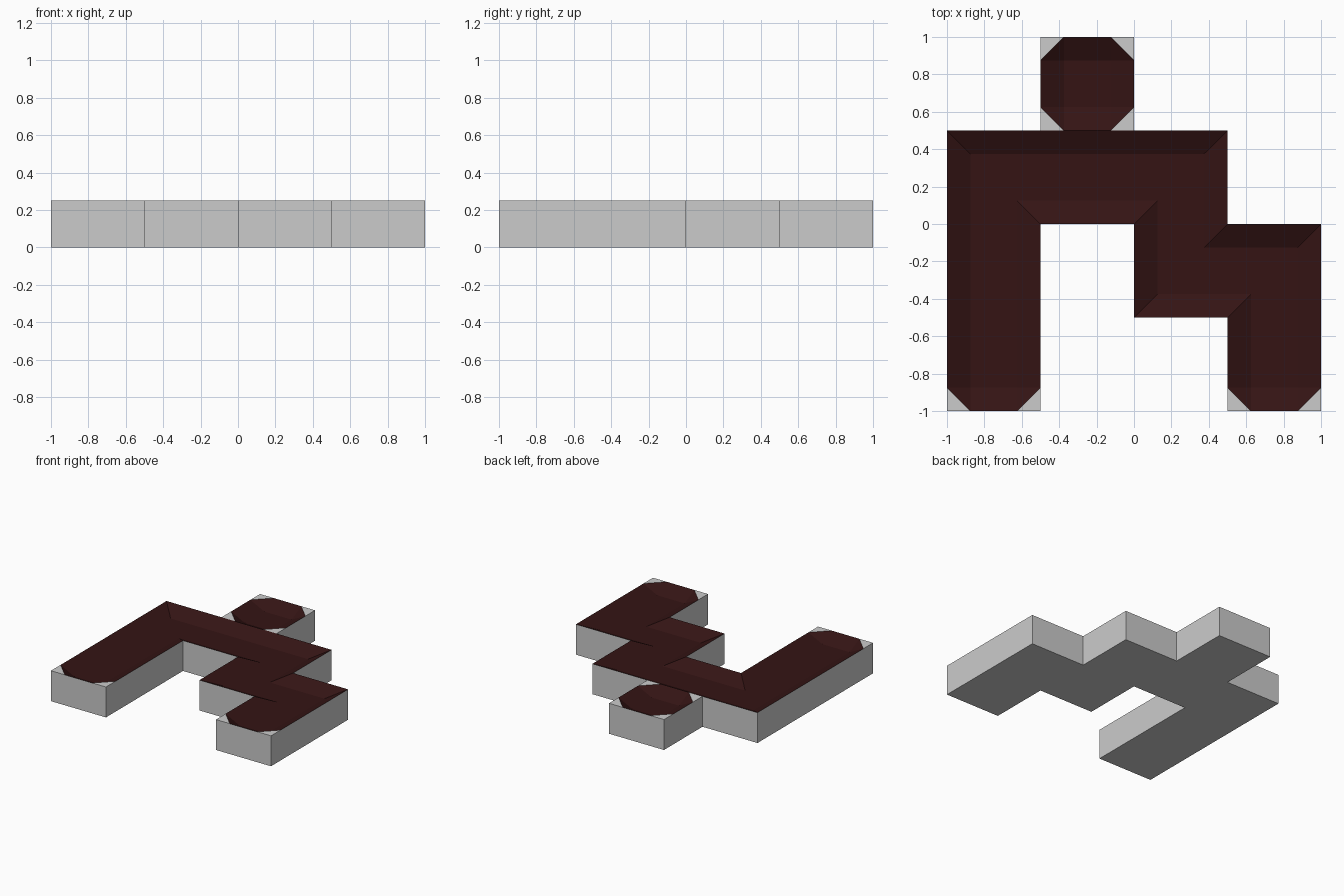
import bpy
import bmesh
from mathutils import Vector

if "Cube" in bpy.data.objects:
    bpy.data.objects.remove(bpy.data.objects["Cube"])

TOP, DEPTH, RIM = 0.25, 0.0625, 0.125

dark_red = bpy.data.materials.new("dark_red")
dark_red.diffuse_color = (0.035, 0.007, 0.007, 1)
dark_red.use_nodes = True
dark_red.node_tree.nodes["Principled BSDF"].inputs["Base Color"].default_value = dark_red.diffuse_color
grey = bpy.data.materials.new("grey")
grey.diffuse_color = (0.8, 0.8, 0.8, 1)
grey.use_nodes = True
grey.node_tree.nodes["Principled BSDF"].inputs["Base Color"].default_value = grey.diffuse_color


def finish(bm, name, mats=()):
    mesh = bpy.data.meshes.new(name)
    bm.to_mesh(mesh)
    bm.free()
    for m in mats:
        mesh.materials.append(m)
    obj = bpy.data.objects.new(name, mesh)
    bpy.context.collection.objects.link(obj)


def base(name, outline):
    """Floor and upright walls, open at the top."""
    bm = bmesh.new()
    low = [bm.verts.new((x, y, 0)) for x, y in outline]
    high = [bm.verts.new((x, y, TOP)) for x, y in outline]
    bm.faces.new(low[::-1])
    n = len(outline)
    for i in range(n):
        j = (i + 1) % n
        bm.faces.new((low[i], low[j], high[j], high[i]))
    finish(bm, name)


def channel(name, outline, cut):
    """Sunken top with sloped banks; cut corners keep a flat grey triangle."""
    bm = bmesh.new()
    pts = [Vector((x, y, TOP)) for x, y in outline]
    n = len(pts)
    dirs = [(pts[(i + 1) % n] - pts[i]).normalized() for i in range(n)]
    arrive, leave, inner = [], [], []
    for i, p in enumerate(pts):
        d0, d1 = dirs[i - 1], dirs[i]
        inward = Vector((-d0.y - d1.y, d0.x + d1.x, 0)) * RIM
        inner.append(bm.verts.new(p + inward - Vector((0, 0, DEPTH))))
        corner = bm.verts.new(p)
        if i in cut:
            a, b = bm.verts.new(p - d0 * RIM), bm.verts.new(p + d1 * RIM)
            bm.faces.new((a, corner, b)).material_index = 1
            bm.faces.new((a, b, inner[-1]))
        else:
            a = b = corner
        arrive.append(a)
        leave.append(b)
    for i in range(n):
        j = (i + 1) % n
        bm.faces.new((leave[i], arrive[j], inner[j], inner[i]))
    bm.faces.new(inner)
    finish(bm, name, (dark_red, grey))


# Plan outlines, counter-clockwise
path = [(-1, -1), (-.5, -1), (-.5, 0), (0, 0), (0, -.5), (.5, -.5),
        (.5, -1), (1, -1), (1, 0), (.5, 0), (.5, .5), (-1, .5)]
stub = [(-.5, .5), (0, .5), (0, 1), (-.5, 1)]

# Slab below, then the winding channel and the separate square basin
base("base_slab", path[:-1] + stub[1:] + stub[:1] + path[-1:])
channel("winding_channel", path, {0, 1, 6, 7})
channel("square_basin", stub, {0, 1, 2, 3})
